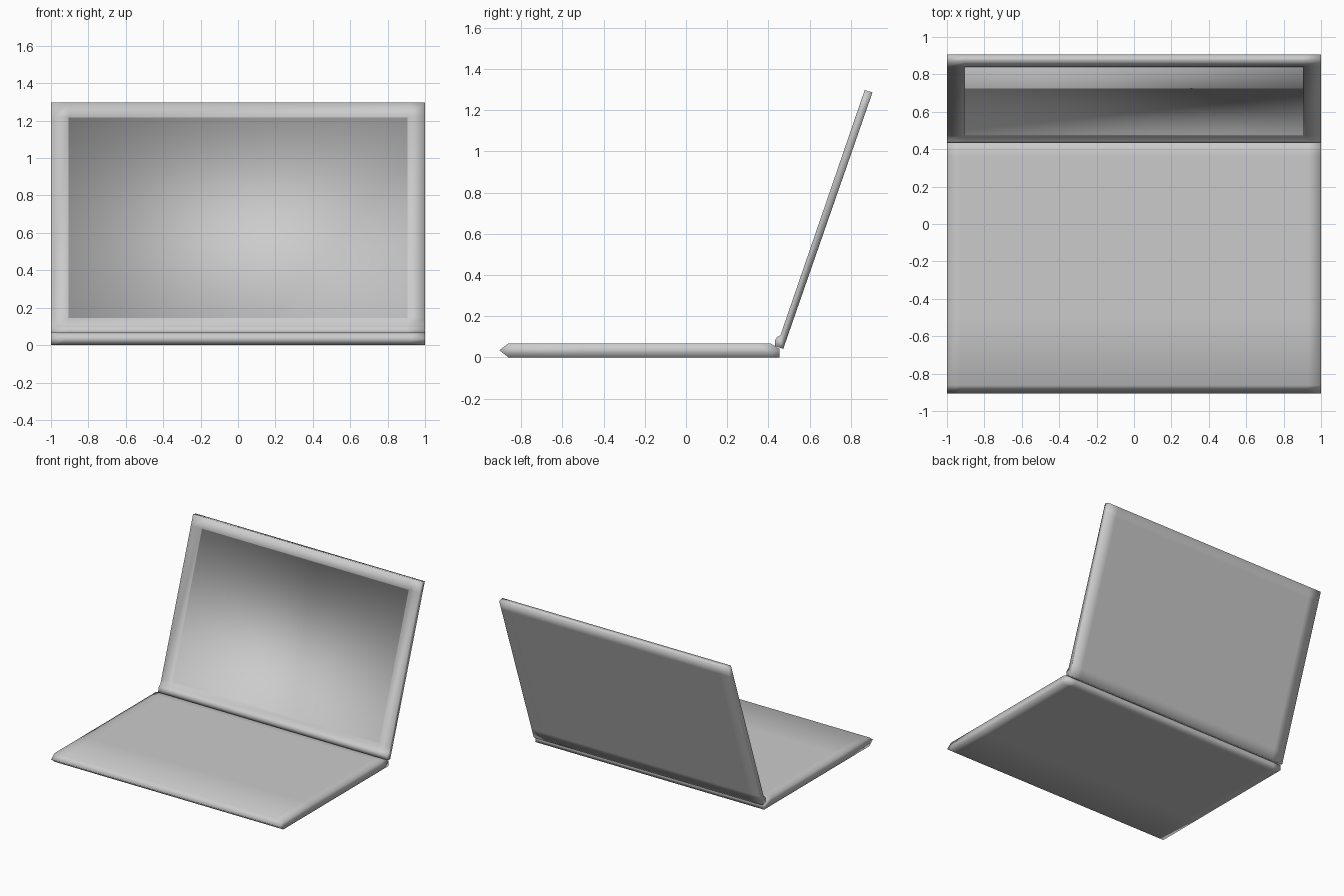
import bpy, bmesh

if "Cube" in bpy.data.objects:
    bpy.data.objects.remove(bpy.data.objects["Cube"])


def loft(name, profile, stations):
    """Sweep a closed (y, z) profile through x stations and cap both ends."""
    bm = bmesh.new()
    rings = [[bm.verts.new((x, y, z)) for y, z in profile] for x in stations]
    n = len(profile)
    for a, b in zip(rings, rings[1:]):
        for i in range(n):
            j = (i + 1) % n
            bm.faces.new((a[i], a[j], b[j], b[i]))
    bm.faces.new(rings[0])
    bm.faces.new(rings[-1])
    bmesh.ops.recalc_face_normals(bm, faces=bm.faces)
    return name, bm


def finish(name, bm):
    for f in bm.faces:
        f.smooth = True
    mesh = bpy.data.meshes.new(name)
    bm.to_mesh(mesh)
    bm.free()
    obj = bpy.data.objects.new(name, mesh)
    bpy.context.collection.objects.link(obj)
    return obj


# Keyboard base: pointed front edge, chamfered rear
base_profile = [(-0.905, 0.035), (-0.862, 0.068), (-0.5, 0.068), (0.36, 0.068),
                (0.41, 0.068), (0.453, 0.042), (0.453, 0.0), (0.40, 0.0),
                (-0.5, 0.0), (-0.862, 0.0)]
finish(*loft("base", base_profile, [-1, -0.93, 0.93, 1]))

# Lid: leaning slab with a small hinge lip at the bottom
bottom, top = (0.458, 0.107), (0.867, 1.297)
back_bottom, back_top = (0.472, 0.042), (0.905, 1.286)


def on_line(p, q, z):
    t = (z - p[1]) / (q[1] - p[1])
    return (p[0] + t * (q[0] - p[0]), z)


SCREEN_X, SCREEN_LOW, SCREEN_HIGH = 0.905, 0.145, 1.218
lid_profile = [(0.432, 0.055), (0.433, 0.085), (0.443, 0.1), bottom,
               on_line(bottom, top, SCREEN_LOW),
               on_line(bottom, top, SCREEN_HIGH),
               top, back_top,
               on_line(back_bottom, back_top, 1.21),
               on_line(back_bottom, back_top, 0.12), back_bottom]
name, lid = loft("lid", lid_profile, [-1, -SCREEN_X, SCREEN_X, 1])

# Recessed screen panel
screen = min((f for f in lid.faces if f.normal.y < -0.8 and abs(f.calc_center_median().x) < 0.1),
             key=lambda f: -f.calc_area())
inward = screen.normal * -0.007
panel = bmesh.ops.extrude_discrete_faces(lid, faces=[screen])["faces"][0]
bmesh.ops.translate(lid, verts=panel.verts, vec=inward)
finish(name, lid)
